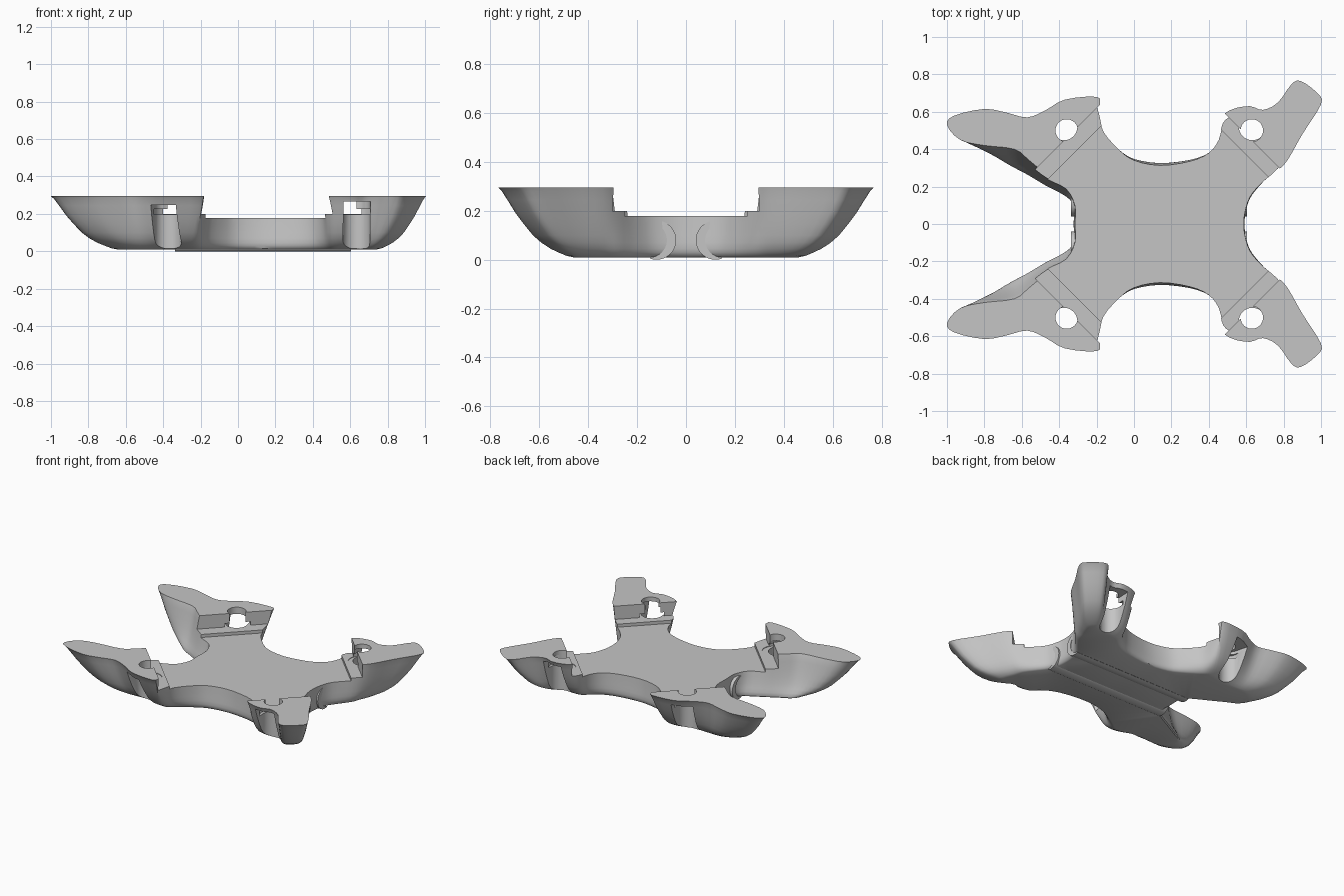
import bpy, bmesh, math
from mathutils import Vector

if "Cube" in bpy.data.objects:
    bpy.data.objects.remove(bpy.data.objects["Cube"], do_unlink=True)

grey = bpy.data.materials.new("plain grey")
grey.use_nodes = True
colour = (.56, .56, .56, 1)
grey.diffuse_color = colour
grey.node_tree.nodes["Principled BSDF"].inputs["Base Color"].default_value = colour

# Half outlines (y >= 0): upper rim and underside, walked from right end to left end
RIM = [(-.31, 0), (-.31, .1), (-.36, .21), (-.46, .26), (-.56, .34), (-.64, .4), (-.8, .42),
       (-.93, .45), (-1, .53), (-.96, .58), (-.8, .615), (-.68, .595), (-.57, .57), (-.47, .61),
       (-.37, .665), (-.2, .68), (-.18, .63), (-.16, .51), (-.08, .4), (0, .335), (.14, .305),
       (.3, .33), (.4, .38), (.45, .46), (.47, .57), (.53, .615), (.62, .63), (.69, .61),
       (.77, .65), (.84, .745), (.89, .765), (.98, .7), (1, .64), (.9, .48), (.82, .34),
       (.76, .28), (.68, .22), (.62, .15), (.59, .06), (.585, 0)]
BASE = [(-.33, 0), (-.33, .09), (-.37, .13), (-.48, .19), (-.57, .24), (-.63, .27), (-.66, .3),
        (-.67, .34), (-.67, .38), (-.65, .42), (-.6, .45), (-.55, .46), (-.49, .46), (-.42, .455),
        (-.35, .46), (-.28, .48), (-.22, .48), (-.17, .45), (-.09, .4), (0, .355), (.14, .335),
        (.3, .35), (.4, .38), (.46, .42), (.5, .45), (.54, .46), (.6, .46), (.64, .465),
        (.68, .48), (.71, .49), (.74, .48), (.76, .46), (.77, .43), (.76, .38), (.74, .33),
        (.72, .27), (.67, .2), (.62, .13), (.6, .06), (.595, 0)]


def closed_smooth(half, steps=3):
    """Mirror a half outline in y and run a closed smooth curve through it."""
    pts = [Vector(p) for p in half]
    pts += [Vector((p[0], -p[1])) for p in half[-2:0:-1]]
    out, n = [], len(pts)
    for i in range(n):
        a, b, c, d = (pts[(i + k) % n] for k in (-1, 0, 1, 2))
        for s in range(steps):
            t = s / steps
            out.append(b + (c - a) * t / 2 + (2 * a - 5 * b + 4 * c - d) * t * t / 2
                       + (3 * b - a - 3 * c + d) * t ** 3 / 2)
    return out


def loft(name, loops):
    """Skin a stack of matching loops and cap both ends."""
    bm = bmesh.new()
    rings = [[bm.verts.new(p) for p in loop] for loop in loops]
    n = len(rings[0])
    for low, high in zip(rings, rings[1:]):
        for i in range(n):
            j = (i + 1) % n
            bm.faces.new((low[i], low[j], high[j], high[i]))
    caps = [bm.faces.new(rings[0]), bm.faces.new(rings[-1])]
    bmesh.ops.recalc_face_normals(bm, faces=bm.faces)
    bmesh.ops.triangulate(bm, faces=caps)
    mesh = bpy.data.meshes.new(name)
    bm.to_mesh(mesh)
    bm.free()
    mesh.materials.append(grey)
    ob = bpy.data.objects.new(name, mesh)
    bpy.context.collection.objects.link(ob)
    return ob


def prism(name, outline, low, high):
    return loft(name, [[(x, y, z) for x, y in outline] for z in (low, high)])


def slot(cx, cy, r, shift=(0, 0), n=40):
    """Round outline whose far half is moved by shift."""
    push = Vector(shift)
    out = []
    for i in range(n):
        d = Vector((math.cos(math.tau * (i + .5) / n), math.sin(math.tau * (i + .5) / n)))
        out.append(Vector((cx, cy)) + d * r + (push if d.dot(push) > 0 else push * 0))
    return out


def cut(ob, cutter):
    """Subtract the cutter and discard it."""
    cutter.hide_render = True
    mod = ob.modifiers.new("cut", 'BOOLEAN')
    mod.operation, mod.solver, mod.object = 'DIFFERENCE', 'EXACT', cutter
    mod.use_self = True
    bpy.context.view_layer.objects.active = ob
    bpy.ops.object.modifier_apply(modifier=mod.name)
    bpy.data.objects.remove(cutter, do_unlink=True)


def smooth(ob):
    bpy.ops.object.select_all(action='DESELECT')
    ob.select_set(True)
    bpy.context.view_layer.objects.active = ob
    bpy.ops.object.shade_smooth_by_angle(angle=math.radians(35))


# Frame: four bowl-shaped feet flowing out of a central plate
rim, base = closed_smooth(RIM), closed_smooth(BASE)
count = len(rim)
# (blend from base to rim, height, inset of the rounded lower edge)
PROFILE = [(0, .01, .028), (.06, .016, .016), (.15, .03, .007), (.25, .045, .002), (.38, .07, 0),
           (.5, .1, 0), (.63, .145, 0), (.75, .19, 0), (.87, .245, 0), (.95, .28, 0), (1, .295, 0)]
loops = []
for blend, z, inset in PROFILE:
    ring = []
    for i in range(count):
        along = (base[(i + 4) % count] - base[i - 4]).normalized()
        inward = Vector((along.y, -along.x))
        p = base[i].lerp(rim[i], blend) + inward * inset
        ring.append((p.x, p.y, z))
    loops.append(ring)
frame = loft("frame", loops)


# Sunken deck and the small ledge in front of each foot
def diamond(left, right):
    mid, half = (left + right) / 2, (right - left) / 2
    return [(left, 0), (mid, -half), (right, 0), (mid, half)]


cut(frame, prism("ledge_cutter", diamond(-.82, 1.075), .2, .5))
cut(frame, prism("deck_cutter", diamond(-.7, .97), .178, .5))

# Screw hole, washer slot and open pocket in each foot
for x, out, top in ((-.36, -.03, .247), (.63, .005, .265)):
    for side in (1, -1):
        y = side * .5
        cut(frame, prism("hole_cutter", slot(x, y, .06), .21, .5))
        cut(frame, prism("washer_cutter", slot(x, y, .09), .196, .226))
        cut(frame, prism("pocket_cutter",
                         slot(x + out / 2, y + side * .02, .072, (out, side * .12)), -.1, top))
smooth(frame)


# Crescent channels running lengthwise under the deck
def crescent(x, side):
    outer = [(.12 - .08 * math.cos(a), .08 + .08 * math.sin(a))
             for a in (math.radians(-110 + 10 * i) for i in range(23))]
    inner = [(.148 - .07 * math.cos(a), .08 + .07 * math.sin(a))
             for a in (math.radians(85 - 10 * i) for i in range(18))]
    return [(x, side * y, z) for y, z in outer + inner]


for side, label in ((1, "back"), (-1, "front")):
    channel = loft(label + "_channel", [crescent(x, side) for x in (-.338, .603)])
    smooth(channel)
